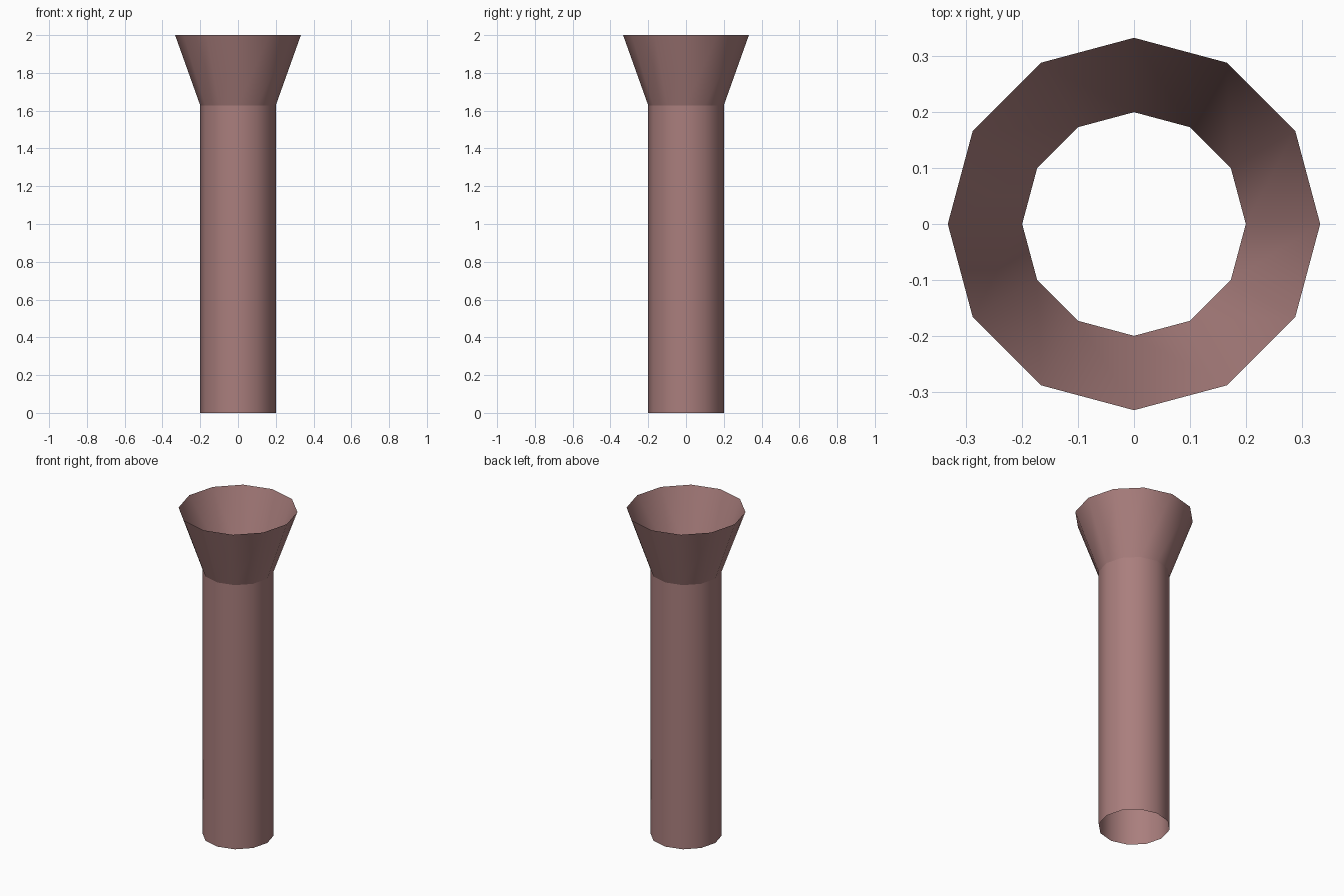
import bpy, math

if "Cube" in bpy.data.objects:
    bpy.data.objects.remove(bpy.data.objects["Cube"])

SIDES = 12

mat = bpy.data.materials.new("dusty_rose")
mat.diffuse_color = (0.40, 0.21, 0.205, 1)
mat.use_nodes = True
mat.node_tree.nodes["Principled BSDF"].inputs["Base Color"].default_value = mat.diffuse_color


def open_tube(name, r_bottom, z_bottom, r_top, z_top):
    """Open-ended, smooth-shaded single-walled tube between two rings."""
    verts = [(r * math.cos(2 * math.pi * i / SIDES), r * math.sin(2 * math.pi * i / SIDES), z)
             for r, z in ((r_bottom, z_bottom), (r_top, z_top)) for i in range(SIDES)]
    faces = [(i, (i + 1) % SIDES, SIDES + (i + 1) % SIDES, SIDES + i) for i in range(SIDES)]
    mesh = bpy.data.meshes.new(name)
    mesh.from_pydata(verts, [], faces)
    mesh.polygons.foreach_set("use_smooth", [True] * SIDES)
    mesh.materials.append(mat)
    obj = bpy.data.objects.new(name, mesh)
    bpy.context.collection.objects.link(obj)
    return obj


# Straight pipe; kept separate from the flare so the neck stays a crisp crease
open_tube("pipe", 0.2, 0.0, 0.2, 1.628)

# Flared funnel mouth
open_tube("flared_mouth", 0.2, 1.628, 0.333, 2.0)
